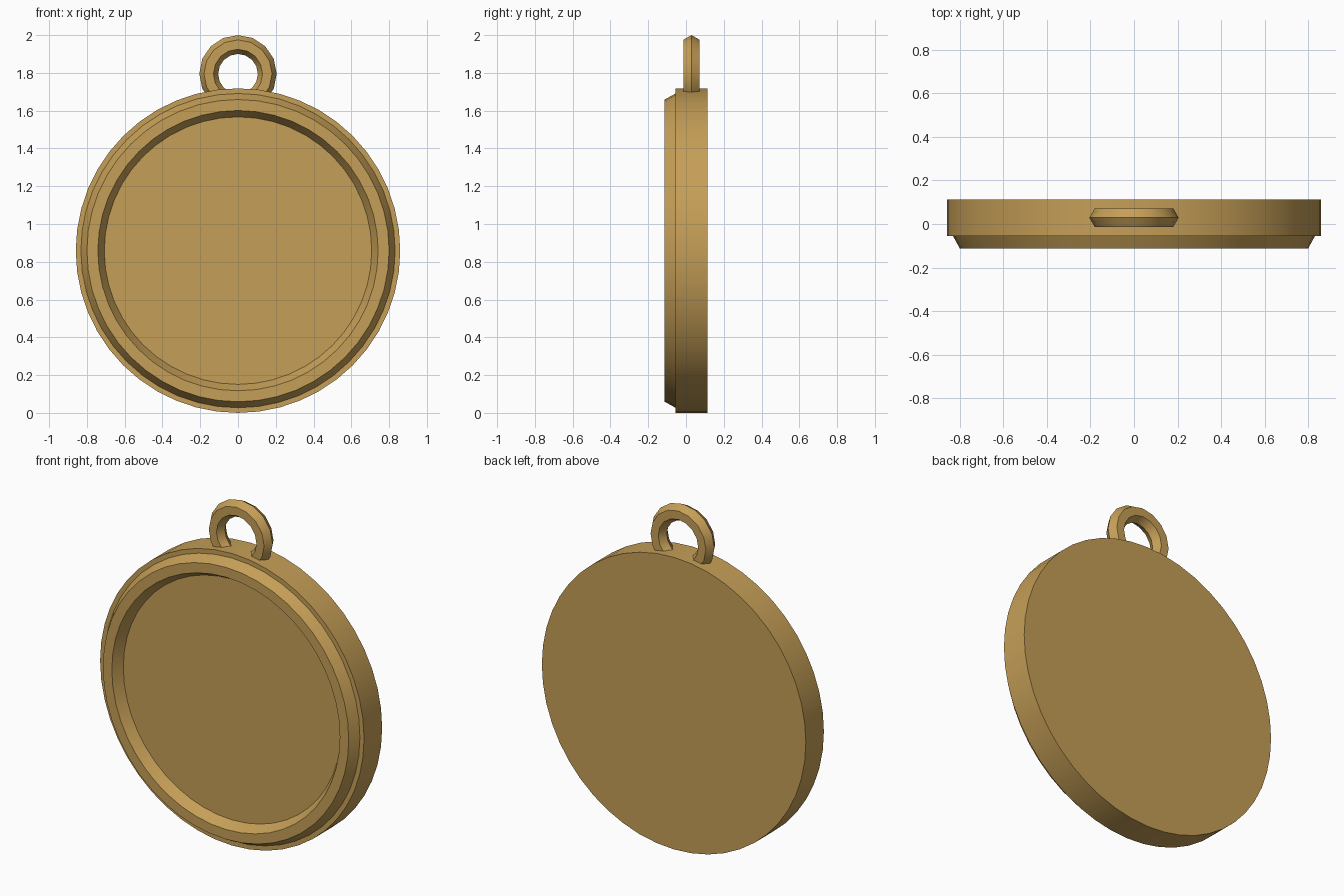
import bpy
import bmesh
from math import cos, sin, pi, radians

SIDES = 48
CENTRE_Z = 0.859

cube = bpy.data.objects.get("Cube")
if cube:
    bpy.data.objects.remove(cube, do_unlink=True)

gold = bpy.data.materials.new("antique_gold")
gold.use_nodes = True
gold.diffuse_color = (0.56, 0.345, 0.095, 1)
gold.node_tree.nodes["Principled BSDF"].inputs["Base Color"].default_value = gold.diffuse_color


def lathe(name, profile, sides, centre_z, ring=False, smooth=0):
    """Turn (radius, y) points around the y axis; a ring profile closes on itself."""
    bm = bmesh.new()
    loops = []
    for r, y in profile:
        angles = [2 * pi * i / sides for i in range(sides)]
        loops.append([bm.verts.new((r * sin(a), y, r * cos(a))) for a in angles])
    pairs = list(zip(loops, loops[1:]))
    if ring:
        pairs.append((loops[-1], loops[0]))
    else:
        bm.faces.new(loops[0])
        bm.faces.new(loops[-1])
    for a, b in pairs:
        for i in range(sides):
            j = (i + 1) % sides
            bm.faces.new((a[i], a[j], b[j], b[i]))
    bmesh.ops.recalc_face_normals(bm, faces=bm.faces)
    mesh = bpy.data.meshes.new(name)
    bm.to_mesh(mesh)
    bm.free()
    mesh.materials.append(gold)
    obj = bpy.data.objects.new(name, mesh)
    obj.location.z = centre_z
    bpy.context.collection.objects.link(obj)
    if smooth:
        bpy.ops.object.select_all(action="DESELECT")
        obj.select_set(True)
        bpy.context.view_layer.objects.active = obj
        bpy.ops.object.shade_smooth_by_angle(angle=radians(smooth))
    return obj


# Solid disc; its front face is the floor of the recess
lathe("medallion_body", [(0.859, -0.055), (0.859, 0.113)], SIDES, CENTRE_Z, smooth=25)

# Raised rim, bevelled inside and out, slightly sunk into the disc
lathe("raised_rim",
      [(0.832, -0.04), (0.832, -0.055), (0.80, -0.113),
       (0.742, -0.113), (0.708, -0.055), (0.708, -0.04)],
      SIDES, CENTRE_Z, ring=True, smooth=25)

# Hanging loop with a six-sided section, its foot buried in the disc
section = [(0.155 + 0.05 * cos(k * pi / 3), 0.029 + 0.05 * sin(k * pi / 3)) for k in range(6)]
lathe("hanging_loop", section, 16, 1.795, ring=True, smooth=25)
